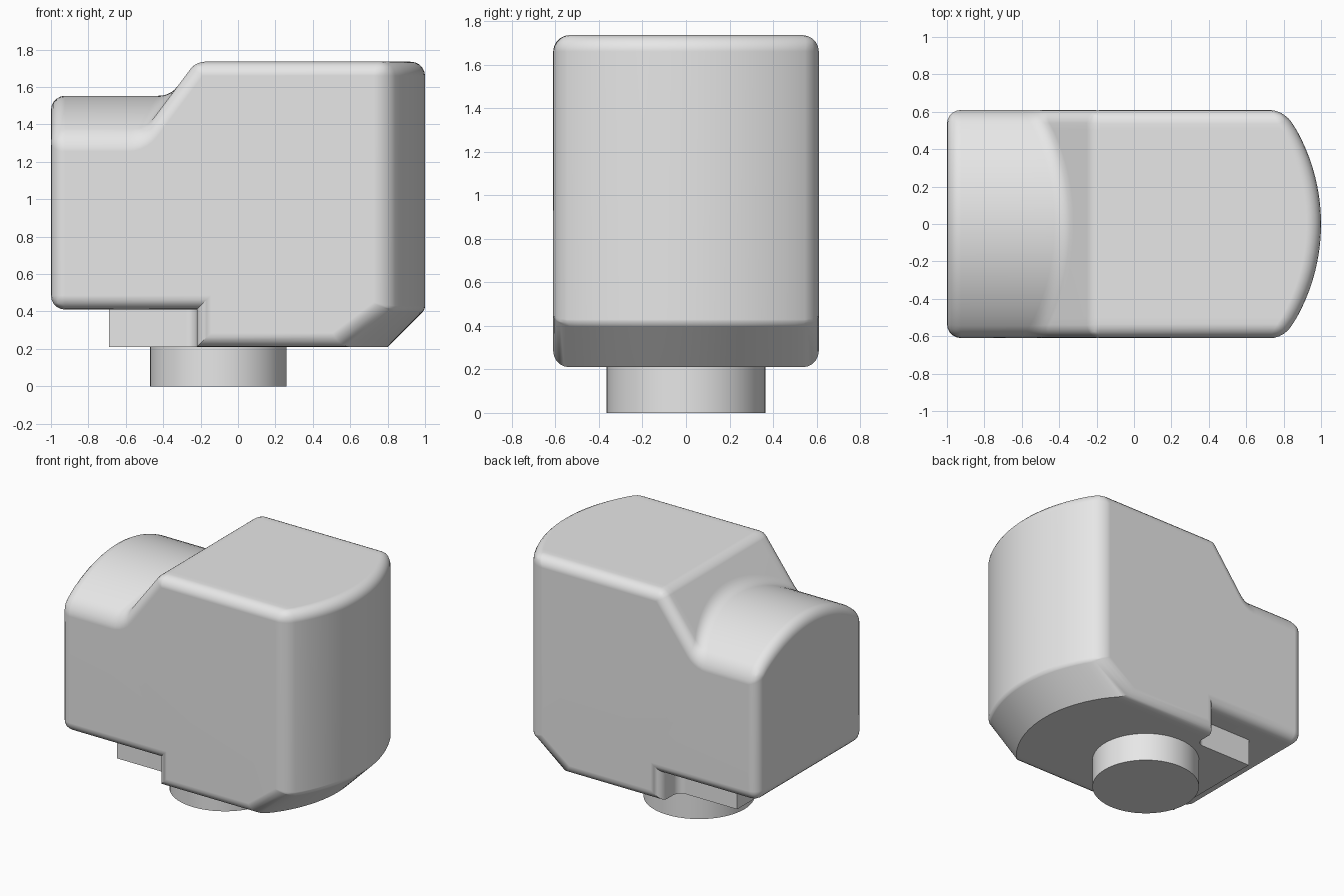
import bpy, bmesh, math
from mathutils import Vector

cube = bpy.data.objects.get("Cube")
if cube:
    bpy.data.objects.remove(cube, do_unlink=True)

grey = bpy.data.materials.new("plain_grey")
grey.use_nodes = True
grey.diffuse_color = (0.8, 0.8, 0.8, 1)
grey.node_tree.nodes["Principled BSDF"].inputs["Base Color"].default_value = (0.8, 0.8, 0.8, 1)


def make_object(name, bm):
    bmesh.ops.recalc_face_normals(bm, faces=bm.faces[:])
    mesh = bpy.data.meshes.new(name)
    bm.to_mesh(mesh)
    bm.free()
    mesh.materials.append(grey)
    ob = bpy.data.objects.new(name, mesh)
    bpy.context.collection.objects.link(ob)
    bpy.ops.object.select_all(action="DESELECT")
    ob.select_set(True)
    bpy.context.view_layer.objects.active = ob
    return ob


def smooth(ob):
    bpy.ops.object.shade_smooth_by_angle(angle=math.radians(30))
    mod = ob.modifiers.new("even_normals", "WEIGHTED_NORMAL")
    mod.keep_sharp = True


def prism(name, outline, low, high):
    bm = bmesh.new()
    face = bm.faces.new([bm.verts.new((x, y, low)) for x, y in outline])
    top = bmesh.ops.extrude_face_region(bm, geom=[face])["geom"]
    moved = [v for v in top if isinstance(v, bmesh.types.BMVert)]
    bmesh.ops.translate(bm, verts=moved, vec=(0, 0, high - low))
    smooth(make_object(name, bm))


# Housing: one side profile per y station, joined by strips and closed by flat sides
HALF, FLOOR, STEP, TOP = 0.61, 0.21, 0.41, 1.735
STEP_X, SLOPE_X, RUN = -0.22, -0.225, 0.75


def arc(centre, radius, y):
    return centre + math.sqrt(radius * radius - y * y)


def side_profile(y):
    """Return (x, z, rounding of the edge running across) around the side."""
    nose, nose_low = arc(-0.03, 1.03, y), arc(-0.03, 0.83, y)
    barrel = arc(0.607, 0.946, y)
    corner = Vector((SLOPE_X - RUN * (TOP - barrel), barrel))
    start = corner + Vector((RUN, 1)).normalized() * 0.065
    end = corner - Vector((0.065, 0))
    pts = [(-1, STEP, 1), (STEP_X, STEP, 0), (STEP_X, FLOOR, 0),
           (nose_low, FLOOR, 0), (nose, STEP, 0.25), (nose, TOP, 1),
           (SLOPE_X, TOP, 0.6)]
    for i in range(6):  # fillet between slope and barrel
        t = i / 5
        p = start * (1 - t) ** 2 + corner * 2 * t * (1 - t) + end * t * t
        pts.append((p.x, p.y, 0))
    pts.append((-1, barrel, 1))
    return pts


stations = [-HALF] + [-0.5 + i / 20 for i in range(21)] + [HALF]
bm = bmesh.new()
weight = bm.edges.layers.float.new("bevel_weight_edge")
rings = [[bm.verts.new((x, y, z)) for x, z, w in side_profile(y)] for y in stations]
count = len(rings[0])
for a, b in zip(rings, rings[1:]):
    for i in range(count):
        j = (i + 1) % count
        bm.faces.new((a[i], a[j], b[j], b[i]))
for ring in (rings[0], rings[-1]):
    side = bm.faces.new(ring)
    for edge in side.edges:
        edge[weight] = 1
cross_weights = [w for x, z, w in side_profile(0)]
for a, b in zip(rings, rings[1:]):
    for i, w in enumerate(cross_weights):
        bm.edges.get((a[i], b[i]))[weight] = w

housing = make_object("housing", bm)
bevel = housing.modifiers.new("rounded_edges", "BEVEL")
bevel.limit_method = "WEIGHT"
bevel.offset_type = "OFFSET"
bevel.width = 0.075
bevel.segments = 5
bevel.use_clamp_overlap = False
bpy.ops.object.modifier_apply(modifier=bevel.name)
smooth(housing)

# Tongue under the step, flaring into the step wall
R = 0.06
flare = [(STEP_X - R + R * math.sin(a), 0.4 + R - R * math.cos(a))
         for a in [i * math.pi / 12 for i in range(7)]]
half = [(-0.69, 0.4)] + flare
prism("tongue", half + [(x, -y) for x, y in reversed(half)], FLOOR, STEP + 0.03)

# Round foot
foot = [(-0.105 + 0.365 * math.cos(a), 0.365 * math.sin(a))
        for a in [i * math.tau / 64 for i in range(64)]]
prism("round_foot", foot, 0, FLOOR + 0.03)
